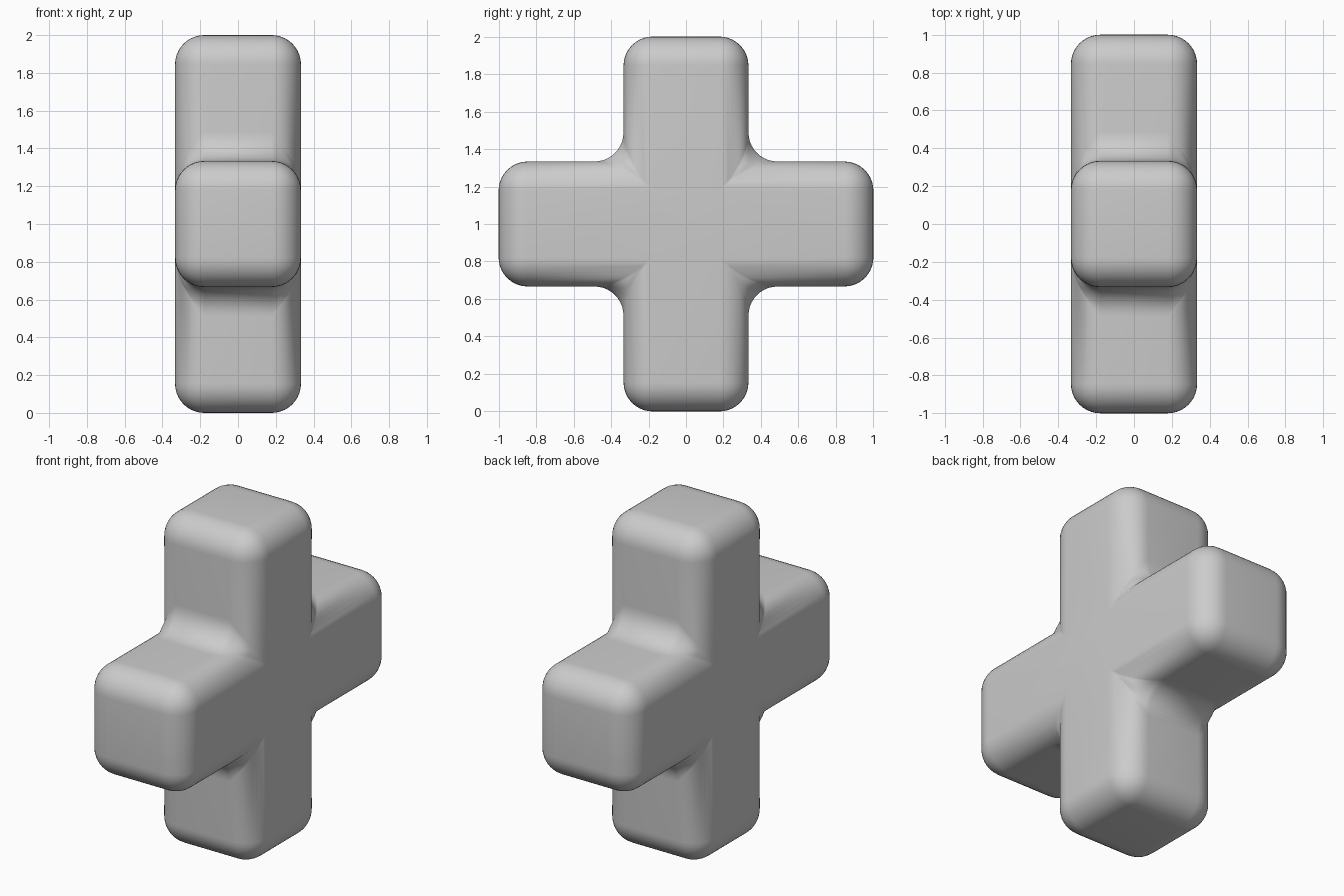
import bpy, bmesh

if "Cube" in bpy.data.objects:
    bpy.data.objects.remove(bpy.data.objects["Cube"])

A = 1 / 3      # half width of an arm
L = 1.0        # arm length from the centre

# Plus-shaped outline in the y-z plane
outline = [(A, A), (A, L), (-A, L), (-A, A), (-L, A), (-L, -A),
           (-A, -A), (-A, -L), (A, -L), (A, -A), (L, -A), (L, A)]

# Extrude the outline through its thickness
bm = bmesh.new()
face = bm.faces.new([bm.verts.new((-A, y, z + 1)) for y, z in outline])
ext = bmesh.ops.extrude_face_region(bm, geom=[face], use_keep_orig=True)
moved = [v for v in ext["geom"] if isinstance(v, bmesh.types.BMVert)]
bmesh.ops.translate(bm, verts=moved, vec=(2 * A, 0, 0))
bmesh.ops.recalc_face_normals(bm, faces=bm.faces)
mesh = bpy.data.meshes.new("rounded_cross")
bm.to_mesh(mesh)
bm.free()
cross = bpy.data.objects.new("rounded_cross", mesh)
bpy.context.collection.objects.link(cross)

# Round every edge, including the inner corners
bevel = cross.modifiers.new("rounding", "BEVEL")
bevel.width = 0.155
bevel.segments = 10
bevel.limit_method = "ANGLE"

# Smooth shading
bpy.context.view_layer.objects.active = cross
cross.select_set(True)
bpy.ops.object.modifier_apply(modifier=bevel.name)
bpy.ops.object.shade_smooth_by_angle(angle=0.7)
